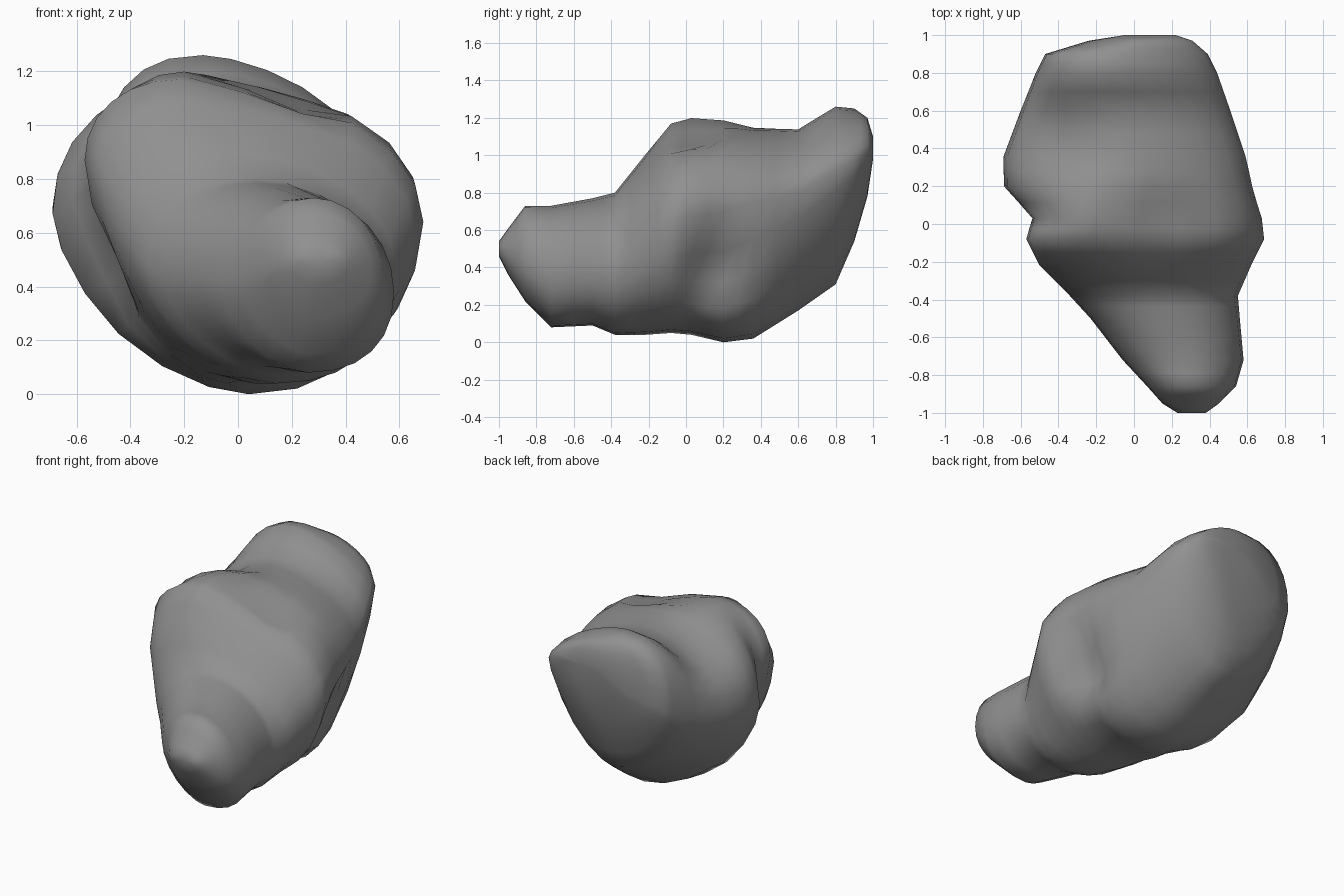
import bpy
import bmesh
from math import cos, sin, pi, exp
from mathutils import Vector

default_cube = bpy.data.objects.get("Cube")
if default_cube:
    bpy.data.objects.remove(default_cube, do_unlink=True)

# Stations along the boulder: y, then the (x, z) of the leftmost,
# top, rightmost and bottom point of each cross-section
STATIONS = [
    (-1, .23, .5, .28, .54, .38, .5, .3, .46),
    (-.95, .15, .48, .29, .61, .45, .48, .28, .36),
    (-.86, .07, .45, .28, .73, .54, .43, .28, .22),
    (-.72, -.06, .42, .25, .73, .58, .38, .26, .08),
    (-.5, -.23, .44, .13, .77, .56, .38, .18, .09),
    (-.38, -.34, .48, .05, .8, .55, .38, .14, .04),
    (-.22, -.5, .75, -.15, 1, .62, .55, .06, .04),
    (-.08, -.57, .87, -.22, 1.17, .69, .64, 0, .05),
    (.03, -.54, .77, -.2, 1.2, .68, .67, -.04, .04),
    (.2, -.69, .67, -.12, 1.19, .63, .7, .04, 0),
    (.36, -.69, .69, -.08, 1.15, .59, .75, .06, .02),
    (.6, -.6, .7, -.1, 1.14, .51, .8, .02, .17),
    (.8, -.52, .78, -.13, 1.26, .44, .92, -.02, .31),
    (.9, -.47, .84, -.13, 1.25, .39, .97, 0, .54),
    (.97, -.24, .92, 0, 1.2, .31, 1.02, .1, .78),
    (1, -.05, 1.04, .1, 1.1, .22, 1.05, .13, .98),
]
# Fullness of each quarter arc: upper right, upper left, lower left, lower right
FRONT_FULLNESS = (1, .95, 1.18, .88)
BACK_FULLNESS = (1.25, .82, 1.25, 1.25)
STEPS = 6

# Soft hollows: centre, push, radius
HOLLOWS = [
    (Vector((.58, .16, .4)), Vector((-.17, 0, 0)), .16),
    (Vector((-.38, .43, 1)), Vector((.03, 0, -.09)), .18),
    (Vector((.17, .04, 1.12)), Vector((0, 0, -.1)), .18),
    (Vector((-.5, .04, .5)), Vector((.06, 0, 0)), .15),
]


def cross_section(station):
    """Return one closed ring made of four superelliptic quarter arcs."""
    y, xl, zl, xt, zt, xr, zr, xb, zb = station
    right, top, left, bottom = (xr, zr), (xt, zt), (xl, zl), (xb, zb)
    quarters = [(right, top), (left, top), (left, bottom), (right, bottom)]
    blend = min(max(y * 2 - .5, 0), 1)
    ring = []
    for index, (side, pole) in enumerate(quarters):
        front, back = FRONT_FULLNESS[index], BACK_FULLNESS[index]
        power = front + (back - front) * blend
        for step in range(STEPS):
            # Alternate quarters run back from pole to side
            turn = step if index % 2 == 0 else STEPS - step
            angle = pi / 2 * turn / STEPS
            across = max(cos(angle), 0) ** power
            up = max(sin(angle), 0) ** power
            x = pole[0] + (side[0] - pole[0]) * across
            z = side[1] + (pole[1] - side[1]) * up
            ring.append(Vector((x, y, z)))
    return ring


def press_hollows(point):
    """Move a surface point by every nearby hollow."""
    moved = point.copy()
    for centre, push, radius in HOLLOWS:
        moved += push * exp(-((point - centre).length / radius) ** 2)
    return moved


# Cross-sections with one more halfway between each pair
sections = [cross_section(STATIONS[0])]
for station in STATIONS[1:]:
    following = cross_section(station)
    halfway = [a.lerp(b, .5) for a, b in zip(sections[-1], following)]
    sections += [halfway, following]

# Loft the boulder through its cross-sections
bm = bmesh.new()
rings = [[bm.verts.new(press_hollows(p)) for p in section] for section in sections]
for near, far in zip(rings, rings[1:]):
    count = len(near)
    for i in range(count):
        j = (i + 1) % count
        bm.faces.new((near[i], near[j], far[j], far[i]))

# Close both ends
caps = [bm.faces.new(rings[0]), bm.faces.new(rings[-1])]
bmesh.ops.poke(bm, faces=caps)
bmesh.ops.recalc_face_normals(bm, faces=bm.faces[:])
for face in bm.faces:
    face.smooth = True

mesh = bpy.data.meshes.new("boulder")
bm.to_mesh(mesh)
bm.free()
boulder = bpy.data.objects.new("boulder", mesh)
bpy.context.collection.objects.link(boulder)

# Plain stone colour
stone = bpy.data.materials.new("stone_grey")
stone.use_nodes = True
grey = (.28, .28, .28, 1)
stone.diffuse_color = grey
stone.node_tree.nodes["Principled BSDF"].inputs["Base Color"].default_value = grey
mesh.materials.append(stone)
